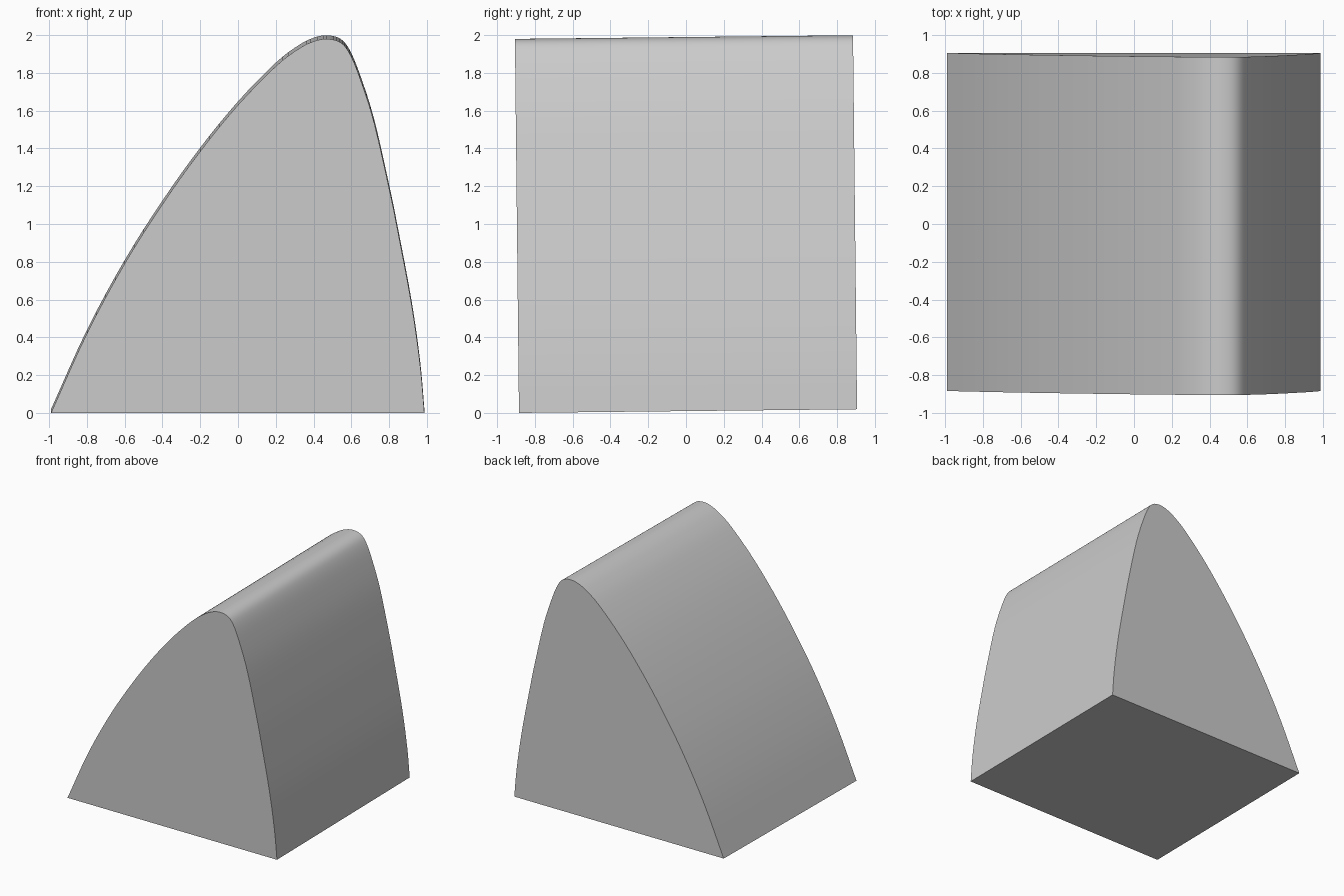
import bpy, bmesh, math
from mathutils import Vector, Matrix

if "Cube" in bpy.data.objects:
    bpy.data.objects.remove(bpy.data.objects["Cube"])

# Profile of the arched wedge (x, z), left foot over the crest to right foot
PROFILE = [(-0.99, 0), (-0.8, 0.42), (-0.6, 0.79), (-0.4, 1.105), (-0.2, 1.385),
           (0, 1.63), (0.2, 1.835), (0.32, 1.927), (0.4, 1.967), (0.47, 1.98),
           (0.54, 1.963), (0.59, 1.905), (0.645, 1.775), (0.72, 1.54), (0.8, 1.19),
           (0.845, 0.97), (0.92, 0.57), (0.965, 0.25), (0.987, 0)]
LENGTH = 1.79
TILT = 0.0108
STEPS = 4


def smooth_curve(points, steps):
    """Catmull-Rom curve through the points."""
    p = [Vector(q) for q in points]
    p = [2 * p[0] - p[1]] + p + [2 * p[-1] - p[-2]]
    out = []
    for a, b, c, d in zip(p, p[1:], p[2:], p[3:]):
        for i in range(steps):
            t = i / steps
            out.append(0.5 * (2 * b + (c - a) * t + (2 * a - 5 * b + 4 * c - d) * t * t
                              + (3 * b - a - 3 * c + d) * t ** 3))
    return out + [p[-2]]


# Arched wedge: extrude the profile along y
bm = bmesh.new()
verts = [bm.verts.new((q.x, -LENGTH / 2, q.y)) for q in smooth_curve(PROFILE, STEPS)]
face = bm.faces.new(verts)
ext = bmesh.ops.extrude_face_region(bm, geom=[face])
bmesh.ops.translate(bm, vec=(0, LENGTH, 0),
                    verts=[g for g in ext["geom"] if isinstance(g, bmesh.types.BMVert)])

# Slight tilt about x, then rest on the ground and centre
bmesh.ops.rotate(bm, matrix=Matrix.Rotation(TILT, 3, "X"), verts=bm.verts)
ys = [v.co.y for v in bm.verts]
zmin = min(v.co.z for v in bm.verts)
bmesh.ops.translate(bm, vec=(0, -(min(ys) + max(ys)) / 2, -zmin), verts=bm.verts)
bmesh.ops.recalc_face_normals(bm, faces=bm.faces)

mesh = bpy.data.meshes.new("arched_wedge")
bm.to_mesh(mesh)
bm.free()
wedge = bpy.data.objects.new("arched_wedge", mesh)
bpy.context.collection.objects.link(wedge)
bpy.context.view_layer.objects.active = wedge
wedge.select_set(True)
bpy.ops.object.shade_smooth_by_angle(angle=math.radians(30))
